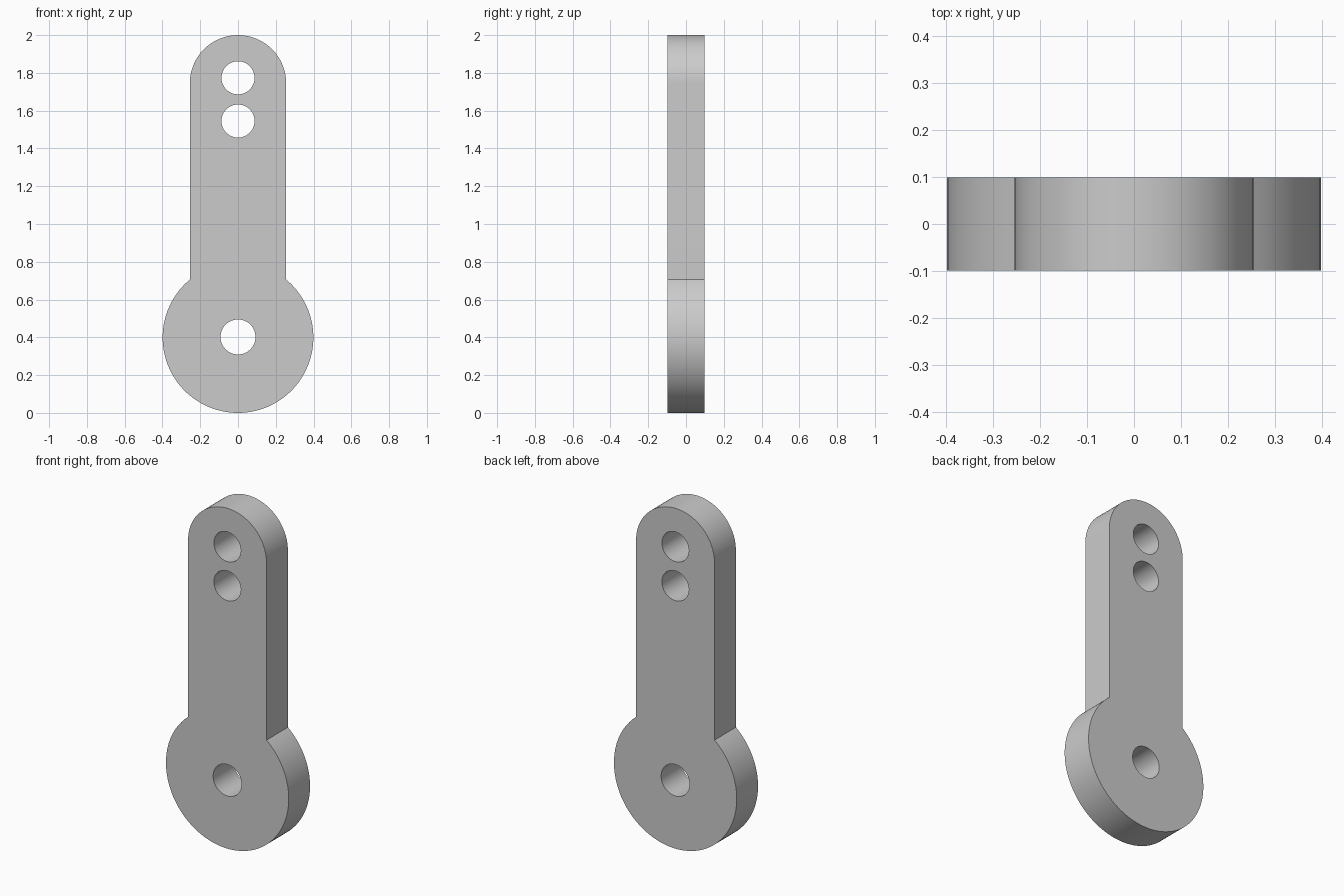
import bpy, bmesh
from math import sin, cos, asin, pi, radians

cube = bpy.data.objects.get("Cube")
if cube:
    bpy.data.objects.remove(cube)

HALF_DEPTH = 0.099
DISC_R, DISC_Z = 0.399, 0.399
ARM_R = 0.255
ARM_Z = 2 - ARM_R

grey = bpy.data.materials.new("plain grey")
grey.use_nodes = True
colour = (0.6, 0.6, 0.6, 1)
grey.diffuse_color = colour
grey.node_tree.nodes["Principled BSDF"].inputs["Base Color"].default_value = colour


def arc(z, r, start, end, steps):
    """Points along an arc in the front plane, end included."""
    angles = [start + (end - start) * i / steps for i in range(steps + 1)]
    return [(r * cos(a), -HALF_DEPTH, z + r * sin(a)) for a in angles]


def add_loop(bm, points):
    verts = [bm.verts.new(p) for p in points]
    return [bm.edges.new((v, verts[i - 1])) for i, v in enumerate(verts)]


bm = bmesh.new()

# Outline: large disc joined to a round-topped arm
neck = pi / 2 - asin(ARM_R / DISC_R)
outline = arc(DISC_Z, DISC_R, pi - neck, 2 * pi + neck, 96) + arc(ARM_Z, ARM_R, 0, pi, 64)
edges = add_loop(bm, outline)

# Pivot hole and two mounting holes
for z, r in ((0.402, 0.0925), (1.545, 0.0875), (1.774, 0.0875)):
    edges += add_loop(bm, arc(z, r, 0, 2 * pi, 64)[:-1])

# Fill the plate face and give it thickness
bmesh.ops.triangle_fill(bm, edges=edges, use_beauty=True)
result = bmesh.ops.extrude_face_region(bm, geom=bm.faces[:], use_keep_orig=True)
moved = [g for g in result["geom"] if isinstance(g, bmesh.types.BMVert)]
bmesh.ops.translate(bm, verts=moved, vec=(0, 2 * HALF_DEPTH, 0))
bmesh.ops.recalc_face_normals(bm, faces=bm.faces[:])

mesh = bpy.data.meshes.new("lever_plate")
bm.to_mesh(mesh)
bm.free()
mesh.materials.append(grey)
plate = bpy.data.objects.new("lever_plate", mesh)
bpy.context.collection.objects.link(plate)

# Smooth curved rims, keep the flat faces crisp
bpy.ops.object.select_all(action="DESELECT")
plate.select_set(True)
bpy.context.view_layer.objects.active = plate
bpy.ops.object.shade_smooth_by_angle(angle=radians(30))
